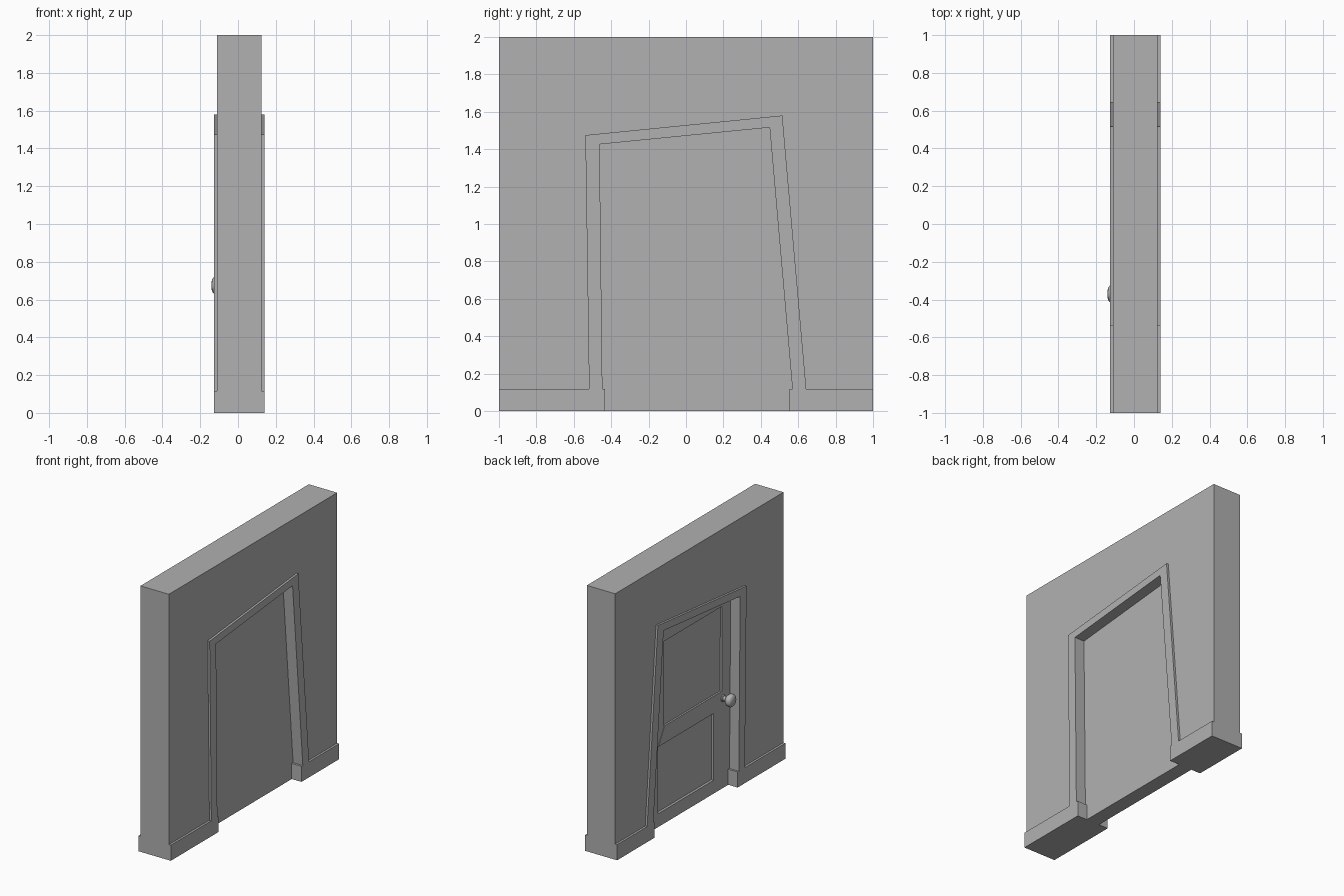
import bpy, bmesh, math

if "Cube" in bpy.data.objects:
    bpy.data.objects.remove(bpy.data.objects["Cube"])

X0, X1 = -0.127, 0.141          # outer planes of trim and baseboard
DOOR0, DOOR1 = -0.049, 0.06     # door slab planes
BASE = 0.117                    # baseboard height

grey = bpy.data.materials.new("grey_paint")
grey.diffuse_color = (0.44, 0.44, 0.44, 1)
grey.use_nodes = True
grey.node_tree.nodes["Principled BSDF"].inputs["Base Color"].default_value = grey.diffuse_color


def finish(name, bm):
    bmesh.ops.recalc_face_normals(bm, faces=bm.faces[:])
    me = bpy.data.meshes.new(name)
    bm.to_mesh(me)
    bm.free()
    me.materials.append(grey)
    ob = bpy.data.objects.new(name, me)
    bpy.context.collection.objects.link(ob)
    return ob


def loft(bm, rings):
    """Skin a list of equal-length point rings, capping both ends."""
    vs = [[bm.verts.new(p) for p in r] for r in rings]
    n = len(vs[0])
    for a, b in zip(vs, vs[1:]):
        for i in range(n):
            j = (i + 1) % n
            bm.faces.new((a[i], a[j], b[j], b[i]))
    bm.faces.new(vs[0][::-1])
    return bm.faces.new(vs[-1])


def ring(pts, x):
    return [(x, y, z) for y, z in pts]


def prism(name, pts, x0, x1):
    bm = bmesh.new()
    loft(bm, [ring(pts, x0), ring(pts, x1)])
    return finish(name, bm)


# Crooked doorway outlines (y, z)
outer = [(-0.518, BASE), (-0.538, 1.475), (0.515, 1.58), (0.643, BASE)]
inner = [(-0.447, BASE), (-0.462, 1.426), (0.447, 1.516), (0.569, BASE)]

# Wall and door trim
prism("wall", [(-1, BASE), (-1, 2), (1, 2), (1, BASE)] + outer[::-1], -0.111, 0.125)
prism("door_trim", outer + inner[::-1], X0, X1)

# Baseboards either side of the doorway
for name, a, b in (("baseboard_left", -1, -0.432), ("baseboard_right", 0.553, 1)):
    prism(name, [(a, 0), (b, 0), (b, BASE), (a, BASE)], X0, X1)

# Door with a recessed, crooked panel on the knob side
panel = [(-0.255, 0.10), (0.40, 0.10), (0.40, 0.605), (0.33, 0.735),
         (0.33, 1.37), (-0.36, 1.37), (-0.36, 0.735), (-0.255, 0.605)]
slab = [(-0.46, 0), (0.58, 0), (0.55, 0.605), (0.54, 0.735),
        (0.47, 1.54), (-0.48, 1.45), (-0.48, 0.735), (-0.475, 0.605)]
bm = bmesh.new()
cap = loft(bm, [ring(slab, DOOR1), ring(slab, DOOR0), ring(panel, DOOR0)])
bmesh.ops.recalc_face_normals(bm, faces=bm.faces[:])
bmesh.ops.inset_individual(bm, faces=[cap], thickness=0.011, depth=-0.01)
finish("door", bm)

# Rail dividing the upper and lower panels, a touch proud of the door
prism("door_rail", [panel[i] for i in (2, 3, 6, 7)], DOOR0 - 0.003, DOOR0 + 0.02)

# Round knob turned about the x axis: (x, radius)
profile = [(-0.045, 0.026), (-0.056, 0.024), (-0.060, 0.018), (-0.080, 0.018),
           (-0.088, 0.034), (-0.100, 0.044), (-0.115, 0.048), (-0.128, 0.044),
           (-0.137, 0.032), (-0.141, 0.014)]
bm = bmesh.new()
loft(bm, [[(x, -0.37 + r * math.cos(k * math.tau / 20), 0.675 + r * math.sin(k * math.tau / 20))
           for k in range(20)] for x, r in profile])
knob = finish("door_knob", bm)
bpy.context.view_layer.objects.active = knob
knob.select_set(True)
bpy.ops.object.shade_smooth_by_angle(angle=math.radians(40))
